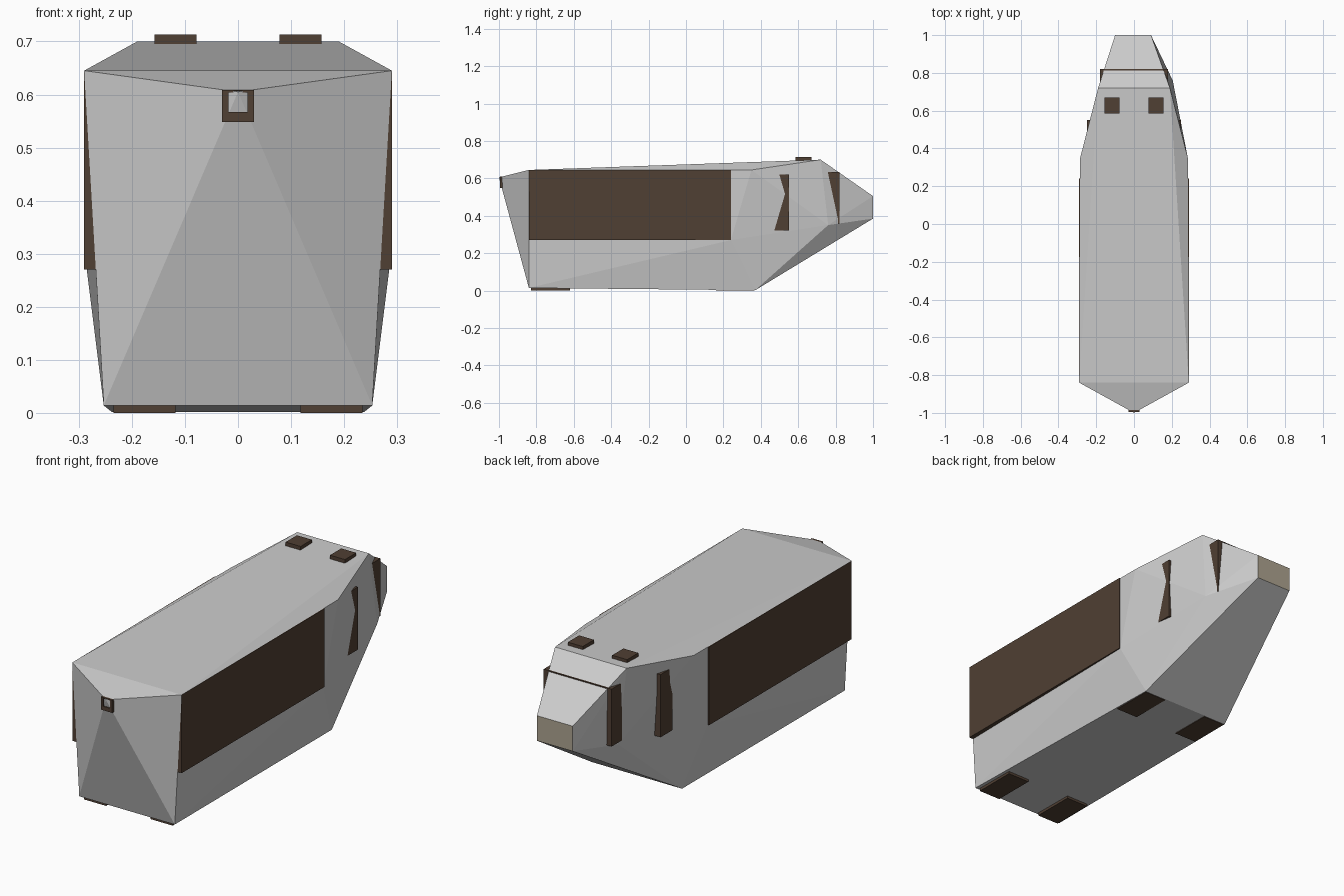
import bpy, bmesh

if "Cube" in bpy.data.objects:
    bpy.data.objects.remove(bpy.data.objects["Cube"])


def material(name, rgb):
    m = bpy.data.materials.new(name)
    m.diffuse_color = (*rgb, 1)
    m.use_nodes = True
    m.node_tree.nodes["Principled BSDF"].inputs["Base Color"].default_value = m.diffuse_color
    return m


dark = material("dark_brown", (0.08, 0.05, 0.033))
tan = material("tan", (0.42, 0.37, 0.28))
grey = material("grey", (0.8, 0.8, 0.8))


def finish(bm, name, mats):
    bmesh.ops.recalc_face_normals(bm, faces=bm.faces)
    mesh = bpy.data.meshes.new(name)
    bm.to_mesh(mesh)
    bm.free()
    for m in mats:
        mesh.materials.append(m)
    ob = bpy.data.objects.new(name, mesh)
    bpy.context.collection.objects.link(ob)
    return ob


def box(name, x, y, z):
    bm = bmesh.new()
    bmesh.ops.create_cube(bm, size=1)
    for v in bm.verts:
        for i, (lo, hi) in enumerate((x, y, z)):
            v.co[i] = lo if v.co[i] < 0 else hi
    return finish(bm, name, [dark])


def box_pair(name, x, y, z):
    box(name + "_right", x, y, z)
    box(name + "_left", (-x[1], -x[0]), y, z)


# Faceted hull: convex shell around its corner points
half = [
    (0.29, -0.84, 0.645), (0.253, -0.84, 0.014),   # front corners
    (0.285, 0.24, 0.27), (0.285, 0.35, 0.645),     # side corners
    (0.238, 0.37, 0.002), (0.19, 0.72, 0.70),      # keel end, roof end
]
points = [(s * x, y, z) for x, y, z in half for s in (-1, 1)]
points += [(0, -1, 0.605)]                         # nose
points += [(0.205, 0.76, 0.35), (-0.172, 0.76, 0.345)]
points += [(x, 1, z) for x in (-0.1, 0.09) for z in (0.385, 0.505)]
bm = bmesh.new()
for p in points:
    bm.verts.new(p)
bmesh.ops.convex_hull(bm, input=bm.verts)
bm.normal_update()
for f in bm.faces:
    f.material_index = 1 if all(v.co.y > 0.99 for v in f.verts) else 0
finish(bm, "hull", [grey, tan])

# Large side panels
box_pair("side_panel", (0.255, 0.29), (-0.84, 0.24), (0.27, 0.645))

# Bands passing through the tapered rear
box("forward_band", (-0.25, 0.25), (0.46, 0.55), (0.32, 0.62))
box("rear_band", (-0.18, 0.18), (0.74, 0.82), (0.36, 0.635))

# Roof pads and landing feet
box_pair("roof_pad", (0.078, 0.157), (0.585, 0.67), (0.67, 0.713))
box_pair("front_foot", (0.118, 0.235), (-0.83, -0.62), (0.0, 0.03))
box_pair("rear_foot", (0.118, 0.235), (0.16, 0.365), (0.0, 0.03))

# Square frame around the nose tip
fy = (-0.995, -0.97)
box_pair("nose_frame_side", (0.018, 0.03), fy, (0.548, 0.609))
box("nose_frame_bottom", (-0.018, 0.018), fy, (0.548, 0.567))
box("nose_frame_top", (-0.018, 0.018), fy, (0.604, 0.609))
